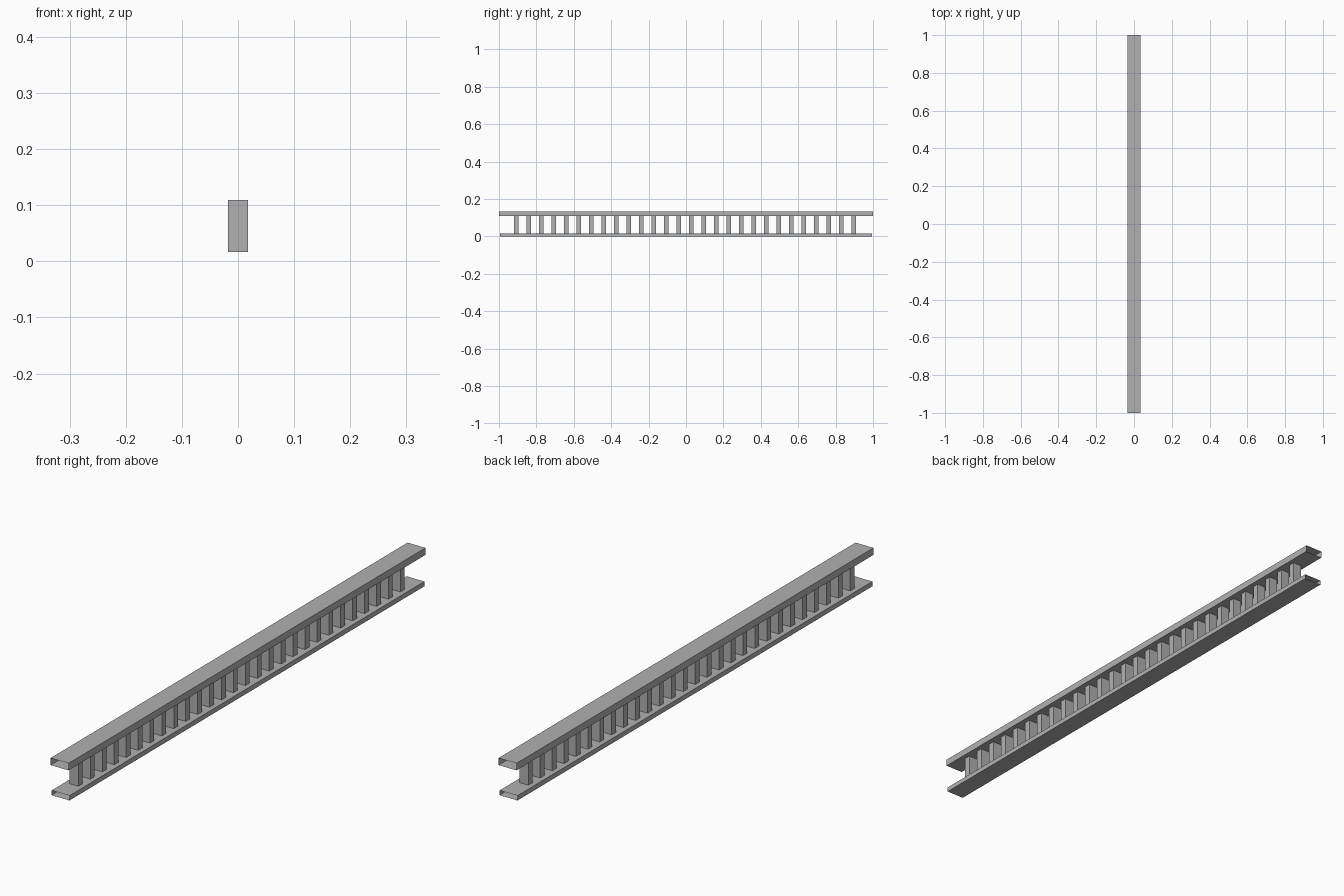
import bpy
import bmesh

if "Cube" in bpy.data.objects:
    bpy.data.objects.remove(bpy.data.objects["Cube"])

# Dark grey finish shared by all parts
grey = bpy.data.materials.new("dark_grey")
grey.diffuse_color = (0.44, 0.44, 0.44, 1)
grey.use_nodes = True
grey.node_tree.nodes["Principled BSDF"].inputs["Base Color"].default_value = grey.diffuse_color


def open_box(name, lo, hi, axis):
    """Box whose two end faces along the given axis (0=x, 1=y, 2=z) are left open."""
    bm = bmesh.new()
    bmesh.ops.create_cube(bm, size=1)
    for v in bm.verts:
        v.co = [(a + b) / 2 + c * (b - a) for a, b, c in zip(lo, hi, v.co)]
    bm.normal_update()
    ends = [f for f in bm.faces if abs(f.normal[axis]) > 0.9]
    bmesh.ops.delete(bm, geom=ends, context='FACES_ONLY')
    mesh = bpy.data.meshes.new(name)
    bm.to_mesh(mesh)
    bm.free()
    mesh.materials.append(grey)
    obj = bpy.data.objects.new(name, mesh)
    bpy.context.collection.objects.link(obj)
    return obj


RAIL_HALF = 0.035
BOTTOM_TOP = 0.017
TOP_UNDER = 0.109

# Hollow rails, open at both ends
open_box("top_rail", (-RAIL_HALF, -1, TOP_UNDER), (RAIL_HALF, 1, 0.134), 1)
open_box("bottom_rail", (-RAIL_HALF, -0.994, 0), (RAIL_HALF, 0.994, BOTTOM_TOP), 1)

# Row of balusters between the rails
COUNT, FIRST, STEP = 28, -0.907, 0.0668
baluster = open_box("balusters", (-0.0175, FIRST - 0.012, BOTTOM_TOP),
                    (0.0175, FIRST + 0.012, TOP_UNDER), 2)
row = baluster.modifiers.new("row", 'ARRAY')
row.count = COUNT
row.use_relative_offset = False
row.use_constant_offset = True
row.constant_offset_displace = (0, STEP, 0)
